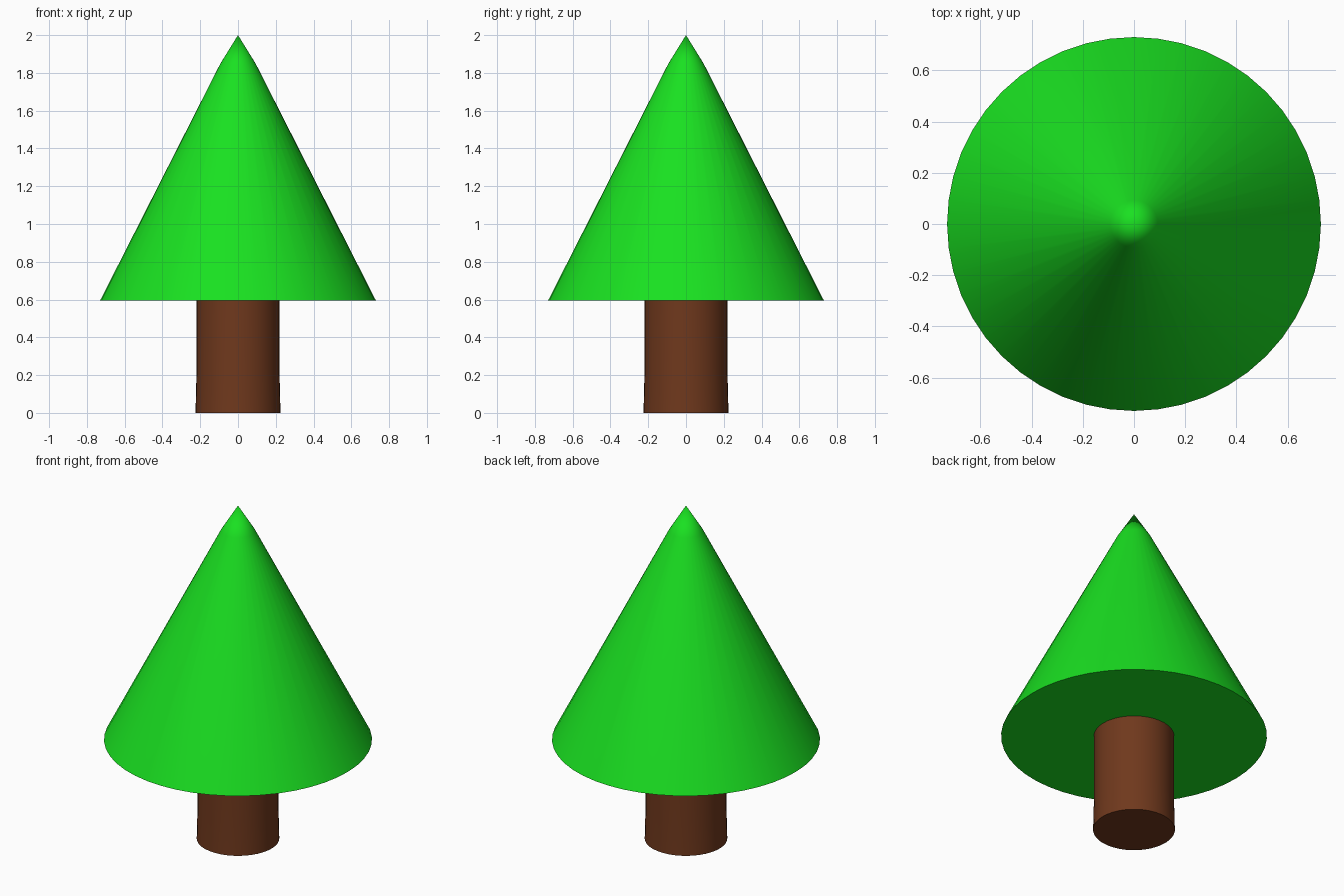
import bpy, bmesh, math

if "Cube" in bpy.data.objects:
    bpy.data.objects.remove(bpy.data.objects["Cube"])


def material(name, color):
    mat = bpy.data.materials.new(name)
    mat.diffuse_color = color
    mat.use_nodes = True
    mat.node_tree.nodes["Principled BSDF"].inputs["Base Color"].default_value = mat.diffuse_color
    return mat


def lathe(name, profile, sides, mat):
    """Revolve (radius, z) points, listed bottom to top, into a closed solid."""
    bm = bmesh.new()
    verts = [bm.verts.new((r, 0, z)) for r, z in profile]
    edges = [bm.edges.new(pair) for pair in zip(verts, verts[1:])]
    bmesh.ops.spin(bm, geom=verts + edges, cent=(0, 0, 0), axis=(0, 0, 1),
                   angle=math.tau, steps=sides, use_duplicate=False)
    bmesh.ops.remove_doubles(bm, verts=bm.verts, dist=1e-4)
    bmesh.ops.holes_fill(bm, edges=[e for e in bm.edges if e.is_boundary], sides=0)
    bmesh.ops.recalc_face_normals(bm, faces=bm.faces)
    mesh = bpy.data.meshes.new(name)
    bm.to_mesh(mesh)
    bm.free()
    mesh.materials.append(mat)
    obj = bpy.data.objects.new(name, mesh)
    bpy.context.collection.objects.link(obj)
    bpy.ops.object.select_all(action='DESELECT')
    obj.select_set(True)
    bpy.context.view_layer.objects.active = obj
    bpy.ops.object.shade_smooth_by_angle(angle=math.radians(30))
    return obj


# Trunk, very slightly wider at the foot
lathe("trunk", [(0.225, 0.0), (0.22, 0.2), (0.22, 0.6)], 40,
      material("bark", (0.16, 0.04, 0.012, 1)))

# Foliage cone with a blunter tip
lathe("foliage", [(0.73, 0.595), (0.093, 1.85), (0.0, 2.0)], 48,
      material("leaves", (0.01, 0.75, 0.015, 1)))
